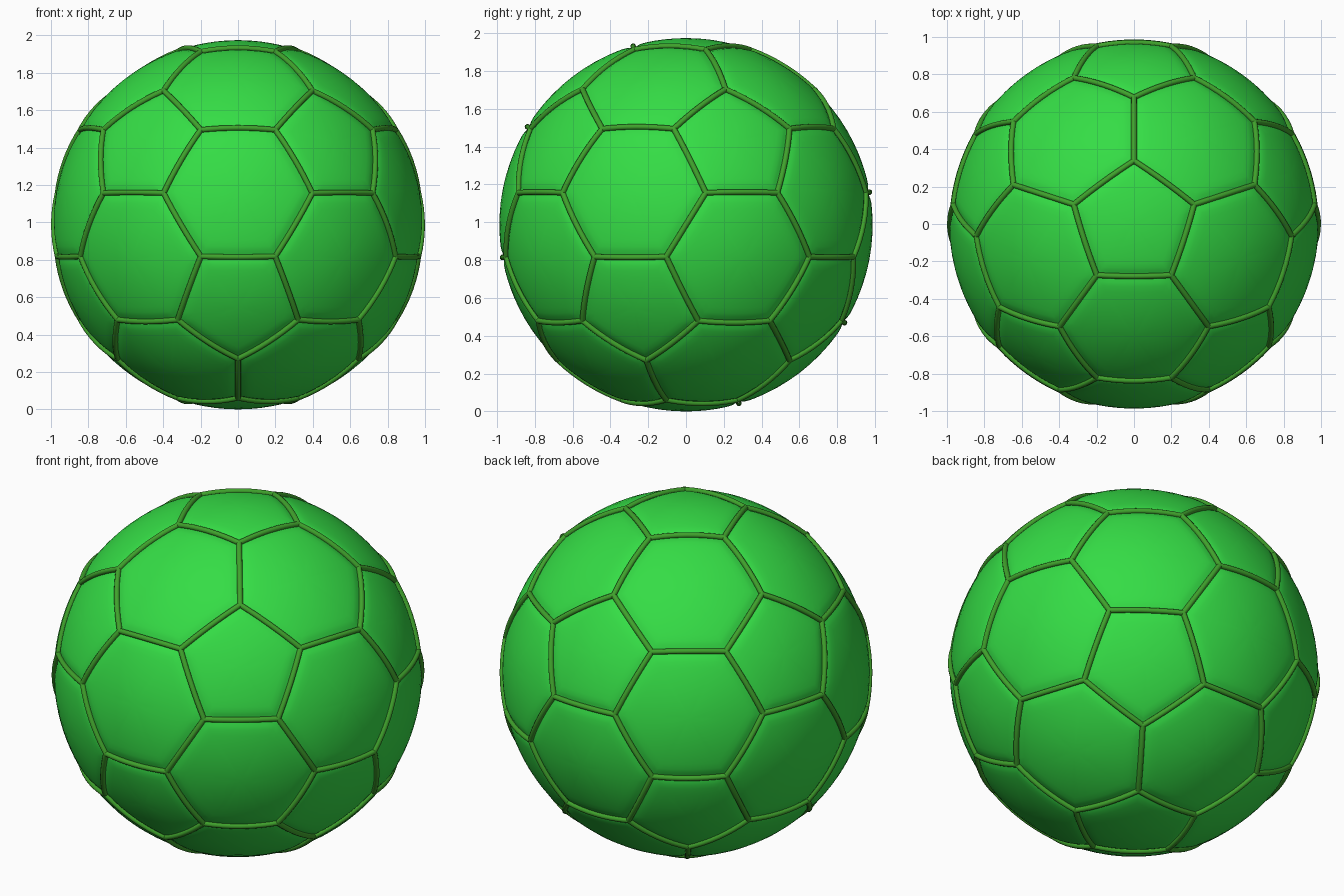
import bpy, bmesh
from math import sin, cos, radians, atan, exp
from mathutils import Vector

if "Cube" in bpy.data.objects:
    bpy.data.objects.remove(bpy.data.objects["Cube"])

R = 0.987            # panel radius
SEAM_R = 0.985       # radius of the seam centre line
SEAM_T = 0.015       # seam cord thickness (radius)
CENTRE = Vector((0, 0, R))
STEPS = 8


def material(name, rgb):
    m = bpy.data.materials.new(name)
    m.diffuse_color = (*rgb, 1)
    m.use_nodes = True
    m.node_tree.nodes["Principled BSDF"].inputs["Base Color"].default_value = m.diffuse_color
    return m


green = material("panel_green", (0.035, 0.72, 0.06))
dark = material("seam_green", (0.05, 0.36, 0.025))

# Icosahedron directions: poles plus two staggered rings
el = atan(0.5)


def ring(start, e):
    return [Vector((cos(radians(start + 72 * k)) * cos(e),
                    sin(radians(start + 72 * k)) * cos(e), sin(e))) for k in range(5)]


ico = [Vector((0, 0, 1))] + ring(90, el) + ring(-90, -el) + [Vector((0, 0, -1))]
near = {i: [j for j in range(12) if j != i and ico[i].dot(ico[j]) > 0.4] for i in range(12)}


def corner(i, j):
    return ((2 * ico[i] + ico[j]) / 3).normalized()


def around(points):
    # sort the corners of a panel around its centre
    c = sum(points, Vector()).normalized()
    u = (points[0] - c * points[0].dot(c)).normalized()
    v = c.cross(u)
    from_angle = lambda p: Vector((p.dot(u), p.dot(v))).angle_signed(Vector((1, 0)))
    return c, sorted(points, key=from_angle)


pentagons = [around([corner(i, j) for j in near[i]]) for i in range(12)]
hexagons = []
for i in range(12):
    for j in near[i]:
        for k in near[i]:
            if i < j < k and k in near[j]:
                tri = (i, j, k)
                hexagons.append(around([corner(a, b) for a in tri for b in tri if a != b]))


# Padded panels: sphere patches that dip gently at the stitching
def build_panels(name, panels):
    bm = bmesh.new()
    rows = [0, 0.2, 0.4, 0.6, 0.75, 0.84, 0.9, 0.95, 1]
    for c, pts in panels:
        start = []
        for n, a in enumerate(pts):
            b = pts[(n + 1) % len(pts)]
            width = (c - (a + b) / 2).length
            grid = []
            for t in rows:
                r = R - 0.010 * exp(-(((1 - t) * width) / 0.03) ** 2)
                grid.append([bm.verts.new(CENTRE + r * c.lerp(a.lerp(b, s / STEPS), t).normalized())
                             for s in range(STEPS + 1)])
            start += [v for row in grid for v in row]
            for q, row in enumerate(grid[:-1]):
                for s in range(STEPS):
                    bm.faces.new((row[s], grid[q + 1][s], grid[q + 1][s + 1], row[s + 1]))
        bmesh.ops.remove_doubles(bm, verts=start, dist=1e-4)
    for f in bm.faces:
        f.smooth = True
        f.normal_update()
        if f.normal.dot(f.calc_center_median() - CENTRE) < 0:
            f.normal_flip()
    me = bpy.data.meshes.new(name)
    bm.to_mesh(me)
    bm.free()
    me.materials.append(green)
    bpy.context.collection.objects.link(bpy.data.objects.new(name, me))


build_panels("pentagon_panels", pentagons)
build_panels("hexagon_panels", hexagons)

# Raised seam cords along every panel edge
cu = bpy.data.curves.new("seams", 'CURVE')
cu.dimensions = '3D'
cu.bevel_depth = SEAM_T
cu.bevel_resolution = 3
edges = {}
for c, pts in pentagons + hexagons:
    for n, a in enumerate(pts):
        b = pts[(n + 1) % len(pts)]
        edges[tuple(round(x, 3) + 0.0 for x in a + b)] = (a, b)
for a, b in edges.values():
    sp = cu.splines.new('POLY')
    sp.points.add(STEPS)
    for s in range(STEPS + 1):
        sp.points[s].co = (*(CENTRE + SEAM_R * a.lerp(b, s / STEPS).normalized()), 1)
    sp.use_smooth = True
cu.materials.append(dark)
seams = bpy.data.objects.new("seams", cu)
bpy.context.collection.objects.link(seams)
bpy.context.view_layer.objects.active = seams
seams.select_set(True)
bpy.ops.object.convert(target='MESH')
